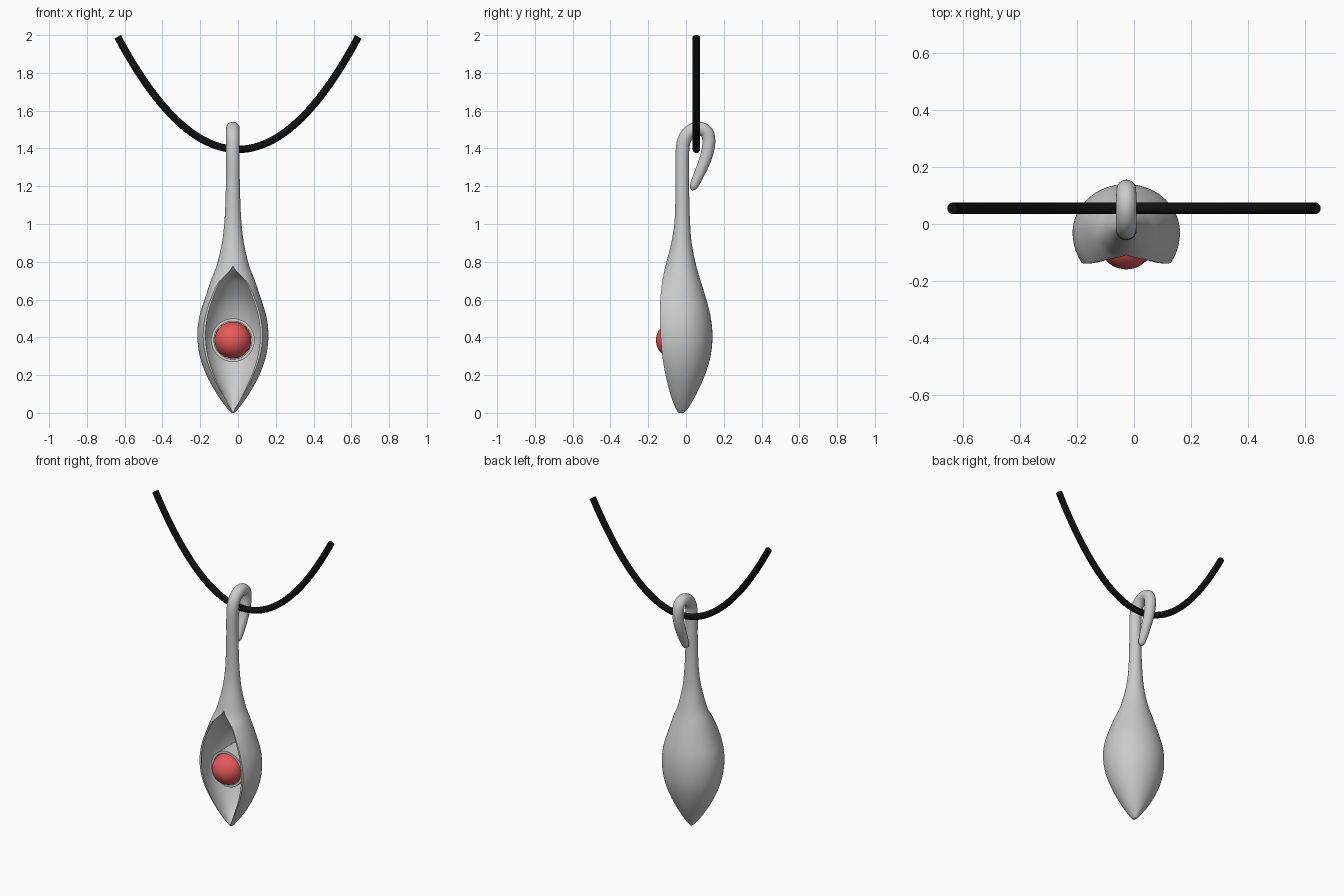
import bpy, bmesh, math
from mathutils import Vector

if "Cube" in bpy.data.objects:
    bpy.data.objects.remove(bpy.data.objects["Cube"])

CX = -0.027  # pendant axis


def spline(rows, steps):
    """Smooth interpolation through rows of numbers."""
    out, last = [], len(rows) - 1
    for i in range(last):
        p0, p1, p2, p3 = (rows[max(0, min(last, i + k))] for k in (-1, 0, 1, 2))
        for s in range(steps):
            t = s / steps
            out.append([0.5 * (2 * b + (c - a) * t + (2 * a - 5 * b + 4 * c - d) * t * t
                               + (3 * b - a - 3 * c + d) * t ** 3)
                        for a, b, c, d in zip(p0, p1, p2, p3)])
    return out + [list(rows[last])]


def arc(w, yc, back, front, gap, n):
    """Open oval, widest at yc, leaving a front gap of half-width gap."""
    if w < 1e-5:
        return [(0, front)] * n
    r = min(gap / w, 0.98)
    a = (yc - front) / math.sqrt(1 - r * r)
    top = math.pi - math.asin(r)
    pts = []
    for i in range(n):
        t = top * (2 * i / (n - 1) - 1)
        c = math.cos(t)
        pts.append((w * math.sin(t), yc + c * ((back - yc) if c > 0 else a)))
    return pts


def section(w, yc, back, front, gap, depth):
    """Outer wall plus the hollow's inner wall as one closed loop."""
    if gap < 0.001:
        gap = depth = 0
    gi = gap * 0.92
    inner = arc(gi * 1.12, front + 0.35 * depth, front + depth, front, gi, 33)
    return arc(w, yc, back, front, gap, 49) + inner[::-1]


def finish(bm, name, color=None, angle=40):
    bmesh.ops.remove_doubles(bm, verts=bm.verts, dist=0.00005)
    bmesh.ops.recalc_face_normals(bm, faces=bm.faces)
    me = bpy.data.meshes.new(name)
    bm.to_mesh(me)
    bm.free()
    ob = bpy.data.objects.new(name, me)
    bpy.context.collection.objects.link(ob)
    bpy.ops.object.select_all(action='DESELECT')
    ob.select_set(True)
    bpy.context.view_layer.objects.active = ob
    bpy.ops.object.shade_smooth_by_angle(angle=math.radians(angle))
    paint(ob, color)
    return ob


def paint(ob, color):
    if color:
        mat = bpy.data.materials.new(ob.name)
        mat.diffuse_color = (*color, 1)
        mat.use_nodes = True
        mat.node_tree.nodes["Principled BSDF"].inputs["Base Color"].default_value = mat.diffuse_color
        ob.data.materials.append(mat)


# Pendant body: z, half-width, widest y, back y, front y, opening half-width, hollow depth
body = [
    (0.00, .008, -.025, -.010, -.040, 0, 0),
    (0.03, .035, -.028, .015, -.057, .018, .03),
    (0.10, .085, -.028, .055, -.083, .058, .11),
    (0.20, .140, -.030, .100, -.108, .108, .18),
    (0.30, .175, -.030, .130, -.125, .143, .23),
    (0.40, .188, -.030, .140, -.134, .157, .25),
    (0.50, .180, -.030, .132, -.138, .148, .24),
    (0.60, .150, -.030, .108, -.136, .118, .20),
    (0.70, .117, -.028, .077, -.125, .070, .11),
    (0.78, .086, -.028, .054, -.108, 0, 0),
    (0.90, .058, -.022, .030, -.078, 0, 0),
    (1.00, .046, -.020, .022, -.062, 0, 0),
    (1.10, .040, -.020, .018, -.057, 0, 0),
    (1.25, .036, -.020, .016, -.056, 0, 0),
]
rings = []
for z, *shape in spline(body, 6):
    rings.append([(CX + x, y, z) for x, y in section(*shape)])

# Hook: y, z, radius, swept on from the neck
hook = spline([(-.02, 1.25, .036), (-.02, 1.36, .036), (-.011, 1.44, .036), (.022, 1.488, .036),
               (.070, 1.505, .036), (.110, 1.485, .035), (.121, 1.430, .034), (.105, 1.350, .032),
               (.070, 1.265, .028), (.043, 1.205, .022), (.035, 1.188, .015), (.031, 1.179, .004)], 5)
for i in range(1, len(hook)):
    y, z, r = hook[i]
    a, b = hook[i - 1], hook[min(i + 1, len(hook) - 1)]
    t = Vector((b[0] - a[0], b[1] - a[1])).normalized()
    rings.append([(CX + x, y + v * t.y, z - v * t.x) for x, v in section(r, 0, r, -r, 0, 0)])

bm = bmesh.new()
loops = [[bm.verts.new(p) for p in ring] for ring in rings]
for lo, hi in zip(loops, loops[1:]):
    for i in range(len(lo)):
        j = (i + 1) % len(lo)
        bm.faces.new((lo[i], lo[j], hi[j], hi[i]))
bm.faces.new(loops[0])
bm.faces.new(loops[-1])
finish(bm, "pendant_body")

# Round setting that holds the bead
bm = bmesh.new()
prof = [(.0, -.04), (.100, -.04), (.100, -.075), (.115, -.075), (.115, .10), (0, .10)]
verts = [bm.verts.new((CX + r, y, .385)) for r, y in prof]
edges = [bm.edges.new(e) for e in zip(verts, verts[1:])]
bmesh.ops.spin(bm, geom=verts + edges, cent=(CX, 0, .385), axis=(0, 1, 0),
               angle=2 * math.pi, steps=64)
finish(bm, "bead_setting")

# Red bead
bm = bmesh.new()
bmesh.ops.create_uvsphere(bm, u_segments=48, v_segments=24, radius=.097)
bmesh.ops.translate(bm, verts=bm.verts, vec=(CX, -.062, .385))
finish(bm, "bead", (.8, .1, .1))

# Black cord hanging in a parabola
cu = bpy.data.curves.new("cord", 'CURVE')
cu.dimensions = '3D'
cu.bevel_depth = .02
cu.bevel_resolution = 5
cu.use_fill_caps = True
sp = cu.splines.new('POLY')
N = 64
sp.points.add(N)
for i, p in enumerate(sp.points):
    u = 2 * i / N - 1
    p.co = (.637 * u, .055, 1.395 + .596 * u * u, 1)
cord = bpy.data.objects.new("cord", cu)
bpy.context.collection.objects.link(cord)
paint(cord, (.005, .005, .005))
